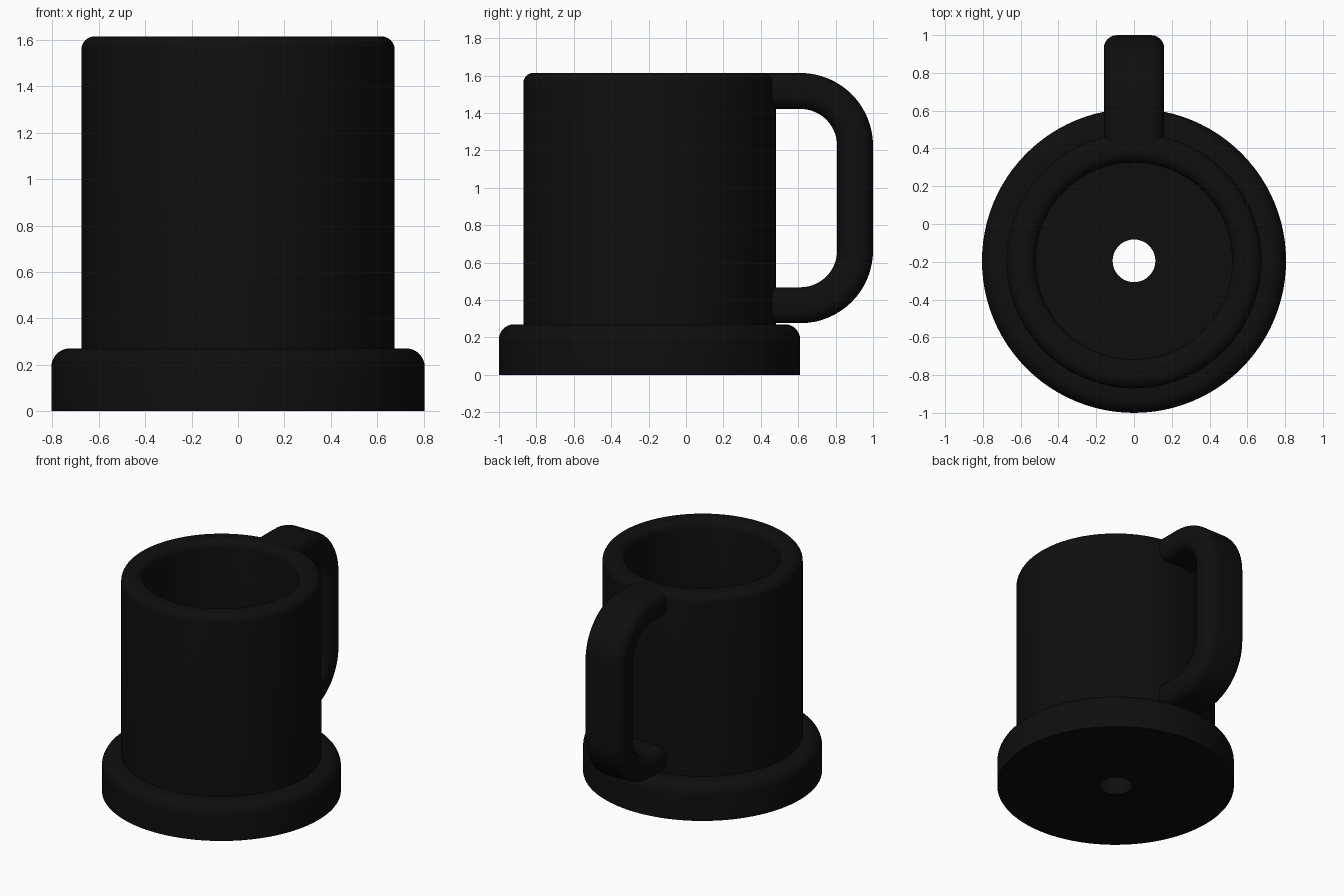
import bpy, bmesh, math

if "Cube" in bpy.data.objects:
    bpy.data.objects.remove(bpy.data.objects["Cube"])

CY = -0.195          # centre of the cup on y
SEG = 96

black = bpy.data.materials.new("black")
black.diffuse_color = (0.0045, 0.0045, 0.0045, 1)
black.use_nodes = True
black.node_tree.nodes["Principled BSDF"].inputs["Base Color"].default_value = black.diffuse_color


def arc(cx, cz, r, a0, a1, n=8):
    """Points on an arc, angles in degrees."""
    return [(cx + r * math.cos(math.radians(a0 + (a1 - a0) * i / n)),
             cz + r * math.sin(math.radians(a0 + (a1 - a0) * i / n)))
            for i in range(n + 1)]


def skin(name, rings, closed):
    """Join rings of points with quads; closed loops the rings, otherwise cap the ends."""
    bm = bmesh.new()
    loops = [[bm.verts.new(p) for p in ring] for ring in rings]
    n = len(loops[0])
    for i in range(len(loops) if closed else len(loops) - 1):
        a, b = loops[i], loops[(i + 1) % len(loops)]
        for j in range(n):
            k = (j + 1) % n
            bm.faces.new((a[j], a[k], b[k], b[j]))
    if not closed:
        bm.faces.new(loops[0])
        bm.faces.new(loops[-1])
    bmesh.ops.recalc_face_normals(bm, faces=bm.faces)
    mesh = bpy.data.meshes.new(name)
    bm.to_mesh(mesh)
    bm.free()
    mesh.materials.append(black)
    obj = bpy.data.objects.new(name, mesh)
    bpy.context.collection.objects.link(obj)
    bpy.ops.object.select_all(action='DESELECT')
    obj.select_set(True)
    bpy.context.view_layer.objects.active = obj
    bpy.ops.object.shade_smooth_by_angle(angle=math.radians(35))
    return obj


# Cup with flanged base, rounded rim and a drain hole, turned around its axis
profile = [(0.113, 0), (0.805, 0)]
profile += arc(0.725, 0.19, 0.08, 0, 90)            # base shoulder
profile += [(0.675, 0.27)]
profile += arc(0.62, 1.56, 0.055, 0, 90)            # outer rim
profile += arc(0.575, 1.56, 0.055, 90, 180)         # inner rim
profile += [(0.52, 0.27), (0.113, 0.27)]            # inside wall and floor
turns = [2 * math.pi * i / SEG for i in range(SEG)]
skin("cup_body", [[(r * math.cos(t), CY + r * math.sin(t), z) for r, z in profile]
                  for t in turns], True)

# Handle: rounded rectangle swept along a D-shaped path
HW, HT, CR = 0.16, 0.096, 0.07                      # half width, half thickness, corner
section = []
for sx, sy, a in ((1, 1, 0), (-1, 1, 90), (-1, -1, 180), (1, -1, 270)):
    section += arc(sx * (HW - CR), sy * (HT - CR), CR, a, a + 90, 6)

stations = [((0.40, 1.518), 90)]                    # path point (y, z) and outward angle
for cz, a0, a1 in ((1.225, 90, 0), (0.665, 0, -90)):
    pts = arc(0.611, cz, 0.293, a0, a1, 16)
    stations += [(p, a0 + (a1 - a0) * i / 16) for i, p in enumerate(pts)]
stations.append(((0.40, 0.372), -90))

rings = []
for (y, z), a in stations:
    c, s = math.cos(math.radians(a)), math.sin(math.radians(a))
    rings.append([(u, y + v * c, z + v * s) for u, v in section])
skin("handle", rings, False)
